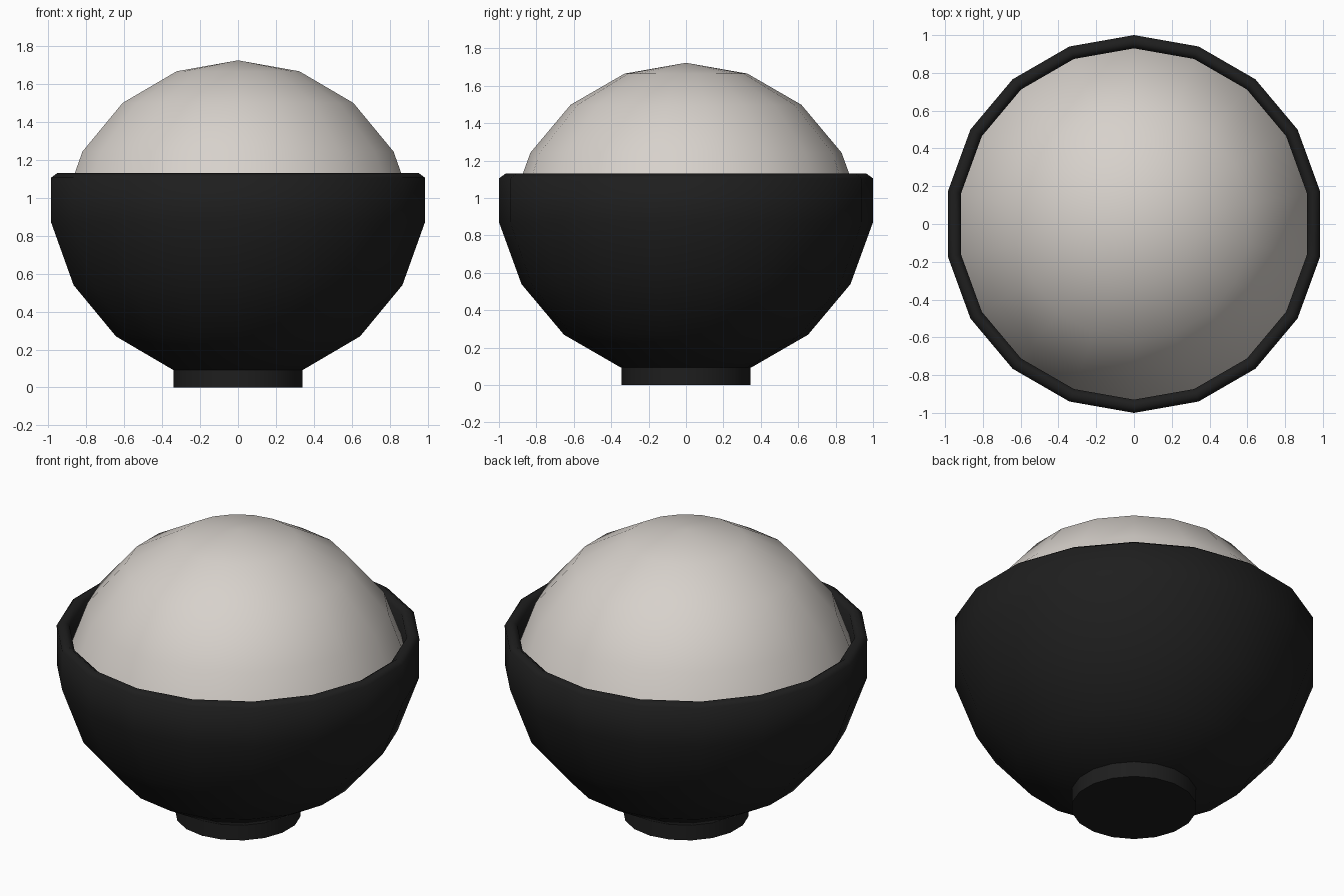
import bpy, bmesh, math

if "Cube" in bpy.data.objects:
    bpy.data.objects.remove(bpy.data.objects["Cube"])

SIDES = 18


def material(name, color):
    m = bpy.data.materials.new(name)
    m.diffuse_color = (*color, 1)
    m.use_nodes = True
    m.node_tree.nodes["Principled BSDF"].inputs["Base Color"].default_value = m.diffuse_color
    return m


def lathe(name, profile, mat, angle):
    """Spin (radius, z) points around z; a zero radius makes a pole."""
    bm = bmesh.new()
    rings = []
    for r, z in profile:
        if r == 0:
            rings.append([bm.verts.new((0, 0, z))] * SIDES)
        else:
            rings.append([bm.verts.new((r * math.cos(a), r * math.sin(a), z))
                          for a in (math.pi / 2 + math.tau * i / SIDES for i in range(SIDES))])
    for low, high in zip(rings, rings[1:]):
        for i in range(SIDES):
            j = (i + 1) % SIDES
            quad = list(dict.fromkeys((low[i], low[j], high[j], high[i])))
            bm.faces.new(quad)
    bmesh.ops.recalc_face_normals(bm, faces=bm.faces)
    mesh = bpy.data.meshes.new(name)
    bm.to_mesh(mesh)
    bm.free()
    mesh.materials.append(mat)
    obj = bpy.data.objects.new(name, mesh)
    bpy.context.collection.objects.link(obj)
    bpy.ops.object.select_all(action='DESELECT')
    obj.select_set(True)
    bpy.context.view_layer.objects.active = obj
    bpy.ops.object.shade_smooth_by_angle(angle=math.radians(angle))
    return obj


black = material("black lacquer", (0.013, 0.013, 0.013))
white = material("rice white", (0.68, 0.64, 0.60))

# Bowl: rounded outside, chamfered lip, thin inner wall
R, C = 1.0154, 1.047
outer = [(R * math.cos(math.radians(a)), C - R * math.sin(math.radians(a)))
         for a in (70, 50, 30, 10)]
inner = [(r * 0.93, z + 0.07) for r, z in reversed(outer)]
lathe("bowl", [(0, outer[0][1])] + outer
      + [(1.0, 1.105), (0.965, 1.13), (0.93, 1.105)]
      + inner + [(0, inner[-1][1])], black, 85)

# Foot ring under the bowl
lathe("foot", [(0, 0), (0.345, 0), (0.345, 0.095), (0, 0.095)], black, 40)

# Rice dome, the upper part of a sphere
DOME_R, DOME_Z = 0.96, 0.763
lathe("rice", [(0, DOME_Z + DOME_R)]
      + [(DOME_R * math.sin(math.radians(a)), DOME_Z + DOME_R * math.cos(math.radians(a)))
         for a in (20, 40, 60, 80)], white, 60)
